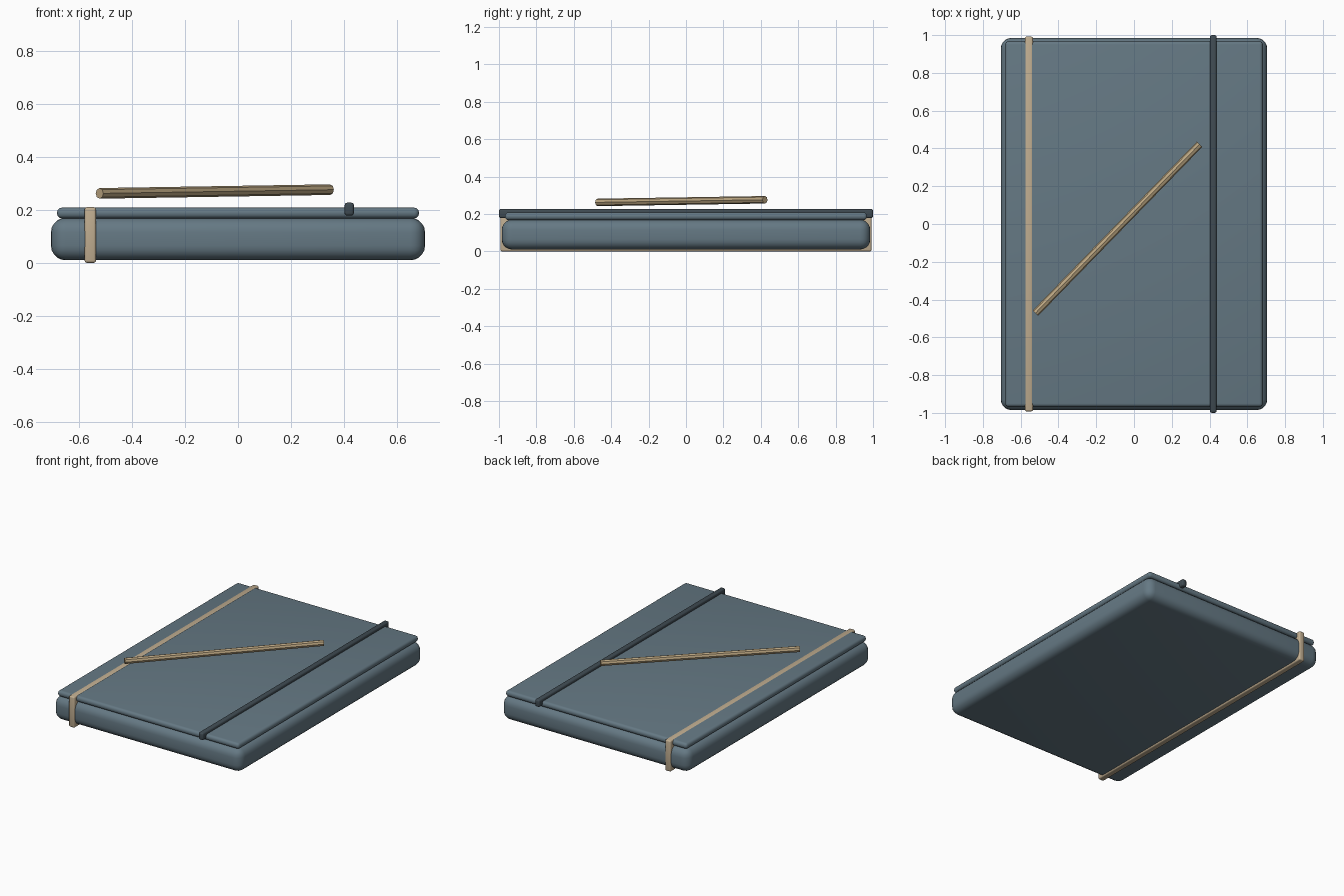
import bpy, math
from mathutils import Vector

if "Cube" in bpy.data.objects:
    bpy.data.objects.remove(bpy.data.objects["Cube"])


def colour(obj, name, rgb):
    mat = bpy.data.materials.get(name) or bpy.data.materials.new(name)
    mat.diffuse_color = (*rgb, 1)
    mat.use_nodes = True
    mat.node_tree.nodes["Principled BSDF"].inputs["Base Color"].default_value = mat.diffuse_color
    obj.data.materials.append(mat)


def rounded_box(name, lo, hi, radius, segments, mat, rgb):
    lo, hi = Vector(lo), Vector(hi)
    bpy.ops.mesh.primitive_cube_add(size=1, location=(lo + hi) / 2)
    obj = bpy.context.object
    obj.name = name
    obj.scale = hi - lo
    bpy.ops.object.transform_apply(location=False, rotation=False, scale=True)
    bev = obj.modifiers.new("round_edges", "BEVEL")
    bev.width = radius
    bev.segments = segments
    bpy.ops.object.modifier_apply(modifier=bev.name)
    bpy.ops.object.shade_smooth_by_angle(angle=math.radians(35))
    colour(obj, mat, rgb)
    return obj


BLUE = ("slate_blue", (0.13, 0.19, 0.23))
TAN = ("tan", (0.53, 0.42, 0.28))
DARK = ("dark_grey", (0.05, 0.07, 0.085))

# Thick padded block and thin front cover
rounded_box("notebook_body", (-0.705, -0.985, 0.01), (0.705, 0.985, 0.17), 0.055, 5, *BLUE)
rounded_box("front_cover", (-0.682, -0.968, 0.168), (0.682, 0.968, 0.208), 0.018, 4, *BLUE)

# Tan band round the spine side, dark elastic across the cover
rounded_box("spine_band", (-0.578, -0.992, 0.0), (-0.535, 0.992, 0.21), 0.009, 3, *TAN)
rounded_box("elastic_strap", (0.402, -1.0, 0.178), (0.437, 1.0, 0.227), 0.01, 3, *DARK)

# Pencil lying diagonally above the cover
start, end = Vector((-0.522, -0.472, 0.262)), Vector((0.347, 0.422, 0.276))
axis = end - start
bpy.ops.mesh.primitive_cylinder_add(vertices=8, radius=0.02, depth=axis.length,
                                    location=(start + end) / 2)
pencil = bpy.context.object
pencil.name = "pencil"
pencil.rotation_euler = axis.to_track_quat("Z", "Y").to_euler()
colour(pencil, "pencil_wood", (0.5, 0.38, 0.22))
